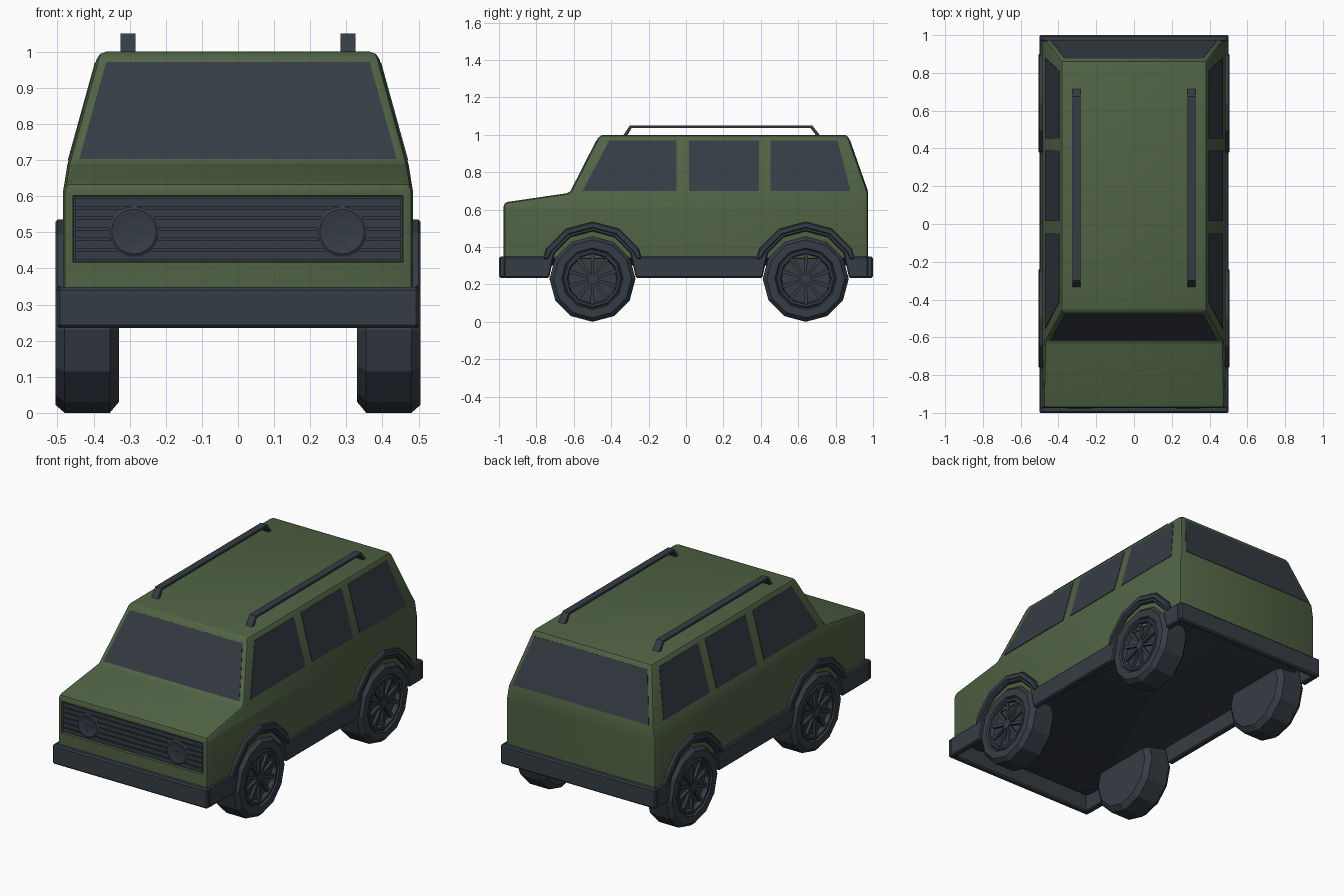
import bpy, bmesh, math
from mathutils import Vector

if "Cube" in bpy.data.objects:
    bpy.data.objects.remove(bpy.data.objects["Cube"])


def material(name, rgb):
    m = bpy.data.materials.new(name)
    m.diffuse_color = (*rgb, 1)
    m.use_nodes = True
    m.node_tree.nodes["Principled BSDF"].inputs["Base Color"].default_value = m.diffuse_color
    return m


GREEN = material("olive green paint", (0.08, 0.125, 0.058))
DARK = material("dark slate trim", (0.036, 0.046, 0.058))


def finish(name, bm, mats=(DARK,), smooth=None):
    bmesh.ops.recalc_face_normals(bm, faces=bm.faces)
    me = bpy.data.meshes.new(name)
    bm.to_mesh(me)
    bm.free()
    for m in mats:
        me.materials.append(m)
    if smooth:
        me.shade_smooth()
        me.set_sharp_from_angle(angle=math.radians(smooth))
    ob = bpy.data.objects.new(name, me)
    bpy.context.collection.objects.link(ob)
    return ob


def extrude_profile(pts, x0, x1):
    """Side-view outline (y, z) extruded from x0 to x1."""
    bm = bmesh.new()
    f = bm.faces.new([bm.verts.new((x0, y, z)) for y, z in pts])
    r = bmesh.ops.extrude_face_region(bm, geom=[f])
    vs = [g for g in r["geom"] if isinstance(g, bmesh.types.BMVert)]
    bmesh.ops.translate(bm, verts=vs, vec=(x1 - x0, 0, 0))
    bmesh.ops.recalc_face_normals(bm, faces=bm.faces)
    return bm


def add_box(bm, lo, hi):
    v = bmesh.ops.create_cube(bm, size=1)["verts"]
    lo, hi = Vector(lo), Vector(hi)
    bmesh.ops.scale(bm, verts=v, vec=hi - lo)
    bmesh.ops.translate(bm, verts=v, vec=(lo + hi) / 2)
    return v


def lathe(bm, prof, n, place):
    """Spin (radius, depth) points; place maps (u, v, depth) to a location."""
    rings = []
    for r, d in prof:
        if r == 0:
            rings.append([bm.verts.new(place(0, 0, d))] * n)
        else:
            rings.append([bm.verts.new(place(r * math.cos(a), r * math.sin(a), d))
                          for a in (2 * math.pi * i / n for i in range(n))])
    for a, b in zip(rings, rings[1:]):
        for i in range(n):
            j = (i + 1) % n
            bm.faces.new(list(dict.fromkeys((a[i], a[j], b[j], b[i]))))


def bevel_mod(ob, w):
    m = ob.modifiers.new("edge", "BEVEL")
    m.width, m.segments, m.limit_method = w, 1, "ANGLE"
    m.angle_limit = math.radians(40)


def half_width(z):
    if z <= 0.61:
        return 0.485
    if z <= 0.69:
        return 0.485 - (z - 0.61) / 0.08 * 0.013
    return 0.472 - (z - 0.69) / 0.31 * 0.086


# Body shell: side profile, tapered towards the roof, with a recessed grille bay
profile = [(-0.975, 0.34), (-0.975, 0.41), (-0.975, 0.61), (-0.975, 0.638), (-0.62, 0.69),
           (-0.462, 1.0), (0.865, 1.0), (0.974, 0.69), (0.974, 0.34)]
bm = extrude_profile(profile, -1, 1)
for z in (0.61, 0.69):
    bmesh.ops.bisect_plane(bm, geom=bm.verts[:] + bm.edges[:] + bm.faces[:],
                           dist=1e-4, plane_co=(0, 0, z), plane_no=(0, 0, 1))
for v in bm.verts:
    v.co.x = math.copysign(half_width(v.co.z), v.co.x)
bm.normal_update()
sharp = [e for e in bm.edges if len(e.link_faces) == 2
         and e.calc_face_angle() > math.radians(25)
         and max(v.co.z for v in e.verts) > 0.35]
bmesh.ops.bevel(bm, geom=sharp, offset=0.021, segments=2, profile=0.5,
                affect="EDGES", clamp_overlap=True)
bm.normal_update()
# Shallow pan under the floor
floor = [f for f in bm.faces if f.normal.z < -0.9]
pan = bmesh.ops.inset_individual(bm, faces=floor, thickness=0.15, depth=0.04)["faces"]
for f in floor + pan:
    f.material_index = 1
bm.normal_update()
bay = [f for f in bm.faces if f.normal.y < -0.99
       and 0.45 < f.calc_center_median().z < 0.57 and f.calc_area() > 0.1]
bmesh.ops.inset_individual(bm, faces=bay, thickness=0.01, depth=0)
bmesh.ops.inset_individual(bm, faces=bay, thickness=0.002, depth=-0.015)
for f in bay:
    f.material_index = 1
finish("body", bm, (GREEN, DARK), 30)


# Windows: thin plates lying on the sloping walls
def plate(name, corners):
    bm = bmesh.new()
    c = [Vector(p) for p in corners]
    n = (c[1] - c[0]).cross(c[3] - c[0]).normalized()
    if n.dot(c[0] - Vector((0, 0, 0.6))) < 0:
        n = -n
    lo = [bm.verts.new(p - n * 0.003) for p in c]
    hi = [bm.verts.new(p + n * 0.002) for p in c]
    bm.faces.new(lo)
    bm.faces.new(hi)
    for i in range(4):
        j = (i + 1) % 4
        bm.faces.new((lo[i], lo[j], hi[j], hi[i]))
    finish(name, bm)


Z0, Z1 = 0.70, 0.97
for s, side in ((1, "right"), (-1, "left")):
    for name, a, b, c, d in (("front", -0.553, -0.05, -0.05, -0.41),
                             ("middle", 0.015, 0.39, 0.39, 0.015),
                             ("rear", 0.452, 0.88, 0.81, 0.452)):
        plate(f"{side}_{name}_window",
              [(s * half_width(z), y, z) for y, z in ((a, Z0), (b, Z0), (c, Z1), (d, Z1))])


def screen(name, y0, y1):
    ys = [y0 + (y1 - y0) * (z - 0.69) / 0.31 for z in (Z0, Z1)]
    plate(name, [(-0.44, ys[0], Z0), (0.44, ys[0], Z0),
                 (0.365, ys[1], Z1), (-0.365, ys[1], Z1)])


screen("windshield", -0.62, -0.462)
screen("rear_window", 0.974, 0.865)

# Grille slats
bm = bmesh.new()
for i in range(6):
    z = 0.4365 + i * 0.0293
    add_box(bm, (-0.451, -0.972, z - 0.0115), (0.451, -0.955, z + 0.0115))
finish("grille_slats", bm)

# Headlights: shallow round lamps
for s, side in ((1, "right"), (-1, "left")):
    bm = bmesh.new()
    lathe(bm, [(0.07, -0.955), (0.07, -0.972), (0.062, -0.977), (0.035, -0.972), (0, -0.969)],
          20, lambda u, v, d: (s * 0.288 + u, d, 0.502 + v))
    finish(f"{side}_headlight", bm, smooth=30)

# Bumpers
for name, y0, y1 in (("front_bumper", -1.0, -0.965), ("rear_bumper", 0.965, 1.0)):
    bm = bmesh.new()
    add_box(bm, (-0.501, y0, 0.235), (0.501, y1, 0.348))
    bevel_mod(finish(name, bm), 0.008)

# Side sills that rise over the wheels, plus raised arch lips
AXLES = (-0.50, 0.64)


def arc(c, r, angles, z=0.25):
    return [(c + r * math.cos(math.radians(a)), z + r * math.sin(math.radians(a))) for a in angles]


over = range(150, 29, -30)
for s, side in ((1, "right"), (-1, "left")):
    top = [(-0.975, 0.348)]
    low = [(-0.975, 0.235)]
    for c in AXLES:
        top += [(c - 0.262, 0.348)] + arc(c, 0.28, over) + [(c + 0.262, 0.348)]
        low += [(c - 0.232, 0.235)] + arc(c, 0.234, over) + [(c + 0.232, 0.235)]
    top.append((0.975, 0.348))
    low.append((0.975, 0.235))
    bm = extrude_profile(top + low[::-1], s * 0.465, s * 0.501)
    bevel_mod(finish(f"{side}_sill", bm), 0.006)
    for c, end in zip(AXLES, ("front", "rear")):
        outer = [(c - 0.264, 0.335)] + arc(c, 0.285, over) + [(c + 0.264, 0.335)]
        inner = [(c - 0.238, 0.335)] + arc(c, 0.25, over) + [(c + 0.238, 0.335)]
        bm = extrude_profile(outer + inner[::-1], s * 0.465, s * 0.506)
        bevel_mod(finish(f"{side}_{end}_arch_lip", bm), 0.006)

# Wheels: twelve-sided tyres with dished rims and spokes
tyre = [(0, 0.33), (0.20, 0.33), (0.23, 0.355), (0.23, 0.48), (0.208, 0.505), (0.165, 0.505),
        (0.158, 0.494), (0.150, 0.502), (0.138, 0.502), (0.130, 0.478), (0, 0.478)]
for s, side in ((1, "right"), (-1, "left")):
    for c, end in zip(AXLES, ("front", "rear")):
        bm = bmesh.new()
        lathe(bm, tyre, 12, lambda u, v, d: (s * d, c + u, 0.23 + v))
        finish(f"{side}_{end}_wheel", bm)
        bm = bmesh.new()
        for i in range(10):
            a = 2 * math.pi * (i + 0.5) / 10
            for v in add_box(bm, (0.47, 0.0, -0.011), (0.494, 0.135, 0.011)):
                y, z = v.co.y, v.co.z * (0.5 if v.co.y < 0.05 else 1)
                v.co = (s * v.co.x, c + y * math.cos(a) - z * math.sin(a),
                        0.23 + y * math.sin(a) + z * math.cos(a))
        lathe(bm, [(0.026, 0.47), (0.026, 0.497), (0, 0.497)], 12,
              lambda u, v, d: (s * d, c + u, 0.23 + v))
        finish(f"{side}_{end}_spokes", bm)

# Roof rails
rail = [(-0.34, 0.99), (-0.30, 1.05), (0.675, 1.05), (0.722, 0.99),
        (0.70, 0.99), (0.665, 1.037), (-0.29, 1.037), (-0.318, 0.99)]
for s, side in ((1, "right"), (-1, "left")):
    bm = extrude_profile(rail, s * 0.284, s * 0.325)
    finish(f"{side}_roof_rail", bm)
